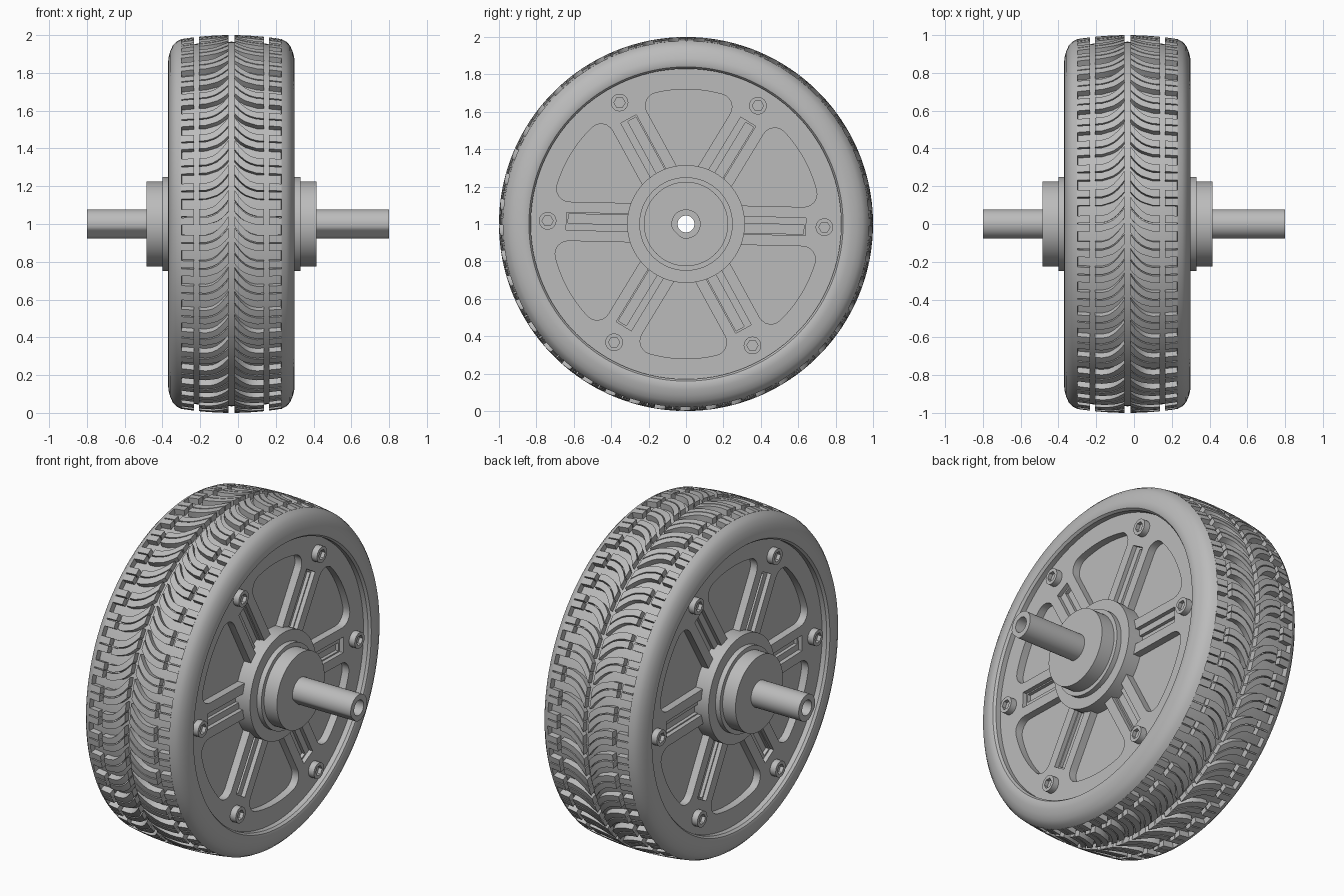
import bpy, bmesh
from math import sin, cos, pi, tau, radians

if "Cube" in bpy.data.objects:
    bpy.data.objects.remove(bpy.data.objects["Cube"])

MID = -0.035                 # wheel centre plane on x
TILT = radians(-1.3)         # small turn of the spoke pattern
SPOKES = [TILT + k * tau / 6 for k in range(6)]

grey = bpy.data.materials.new("plain grey")
grey.use_nodes = True
grey.diffuse_color = (0.5, 0.5, 0.5, 1)
grey.node_tree.nodes["Principled BSDF"].inputs["Base Color"].default_value = (0.5, 0.5, 0.5, 1)


def finish(name, bm, smooth=True):
    bmesh.ops.recalc_face_normals(bm, faces=bm.faces)
    mesh = bpy.data.meshes.new(name)
    bm.to_mesh(mesh)
    bm.free()
    mesh.materials.append(grey)
    ob = bpy.data.objects.new(name, mesh)
    bpy.context.collection.objects.link(ob)
    bpy.ops.object.select_all(action='DESELECT')
    ob.select_set(True)
    bpy.context.view_layer.objects.active = ob
    if smooth:
        bpy.ops.object.shade_smooth_by_angle(angle=radians(30))
    return ob


def loft(bm, loops, closed=False):
    """Skin a list of equal loops; optionally join the last to the first."""
    rows = [[bm.verts.new(p) for p in loop] for loop in loops]
    pairs = list(zip(rows, rows[1:])) + ([(rows[-1], rows[0])] if closed else [])
    for a, b in pairs:
        for i in range(len(a)):
            j = (i + 1) % len(a)
            bm.faces.new((a[i], a[j], b[j], b[i]))
    return rows


def ring(x, r, n, cy=0, cz=1, hexagon=False):
    pts = []
    for i in range(n):
        a = tau * i / n
        rr = r * cos(pi / 6) / cos(a % (pi / 3) - pi / 6) if hexagon else r
        pts.append((x, cy + rr * cos(a), cz + rr * sin(a)))
    return pts


def prism(bm, outline, x0, x1):
    """Closed prism along x from a (y, z) outline."""
    rows = loft(bm, [[(x, y, z + 1) for y, z in outline] for x in (x0, x1)])
    for row in rows:
        bm.faces.new(row)


# ---- tyre carcass: one side of the profile, mirrored ----
def crown(u):
    return 1 - 0.012 * (u / 0.2) ** 2


FLOOR = 0.035
side = [(0, 1 - FLOOR), (0.1, crown(0.1) - FLOOR), (0.2, crown(0.2) - FLOOR),
        (0.262, crown(0.262) - FLOOR), (0.265, crown(0.265)), (0.29, 0.966),
        (0.31, 0.945), (0.324, 0.915), (0.332, 0.885), (0.335, 0.858),
        (0.329, 0.84), (0.315, 0.83), (0.27, 0.83)]
profile = [(-u, r) for u, r in reversed(side[1:])] + side
bm = bmesh.new()
loft(bm, [ring(MID + u, r, 128) for u, r in profile])
finish("tyre_carcass", bm)

# ---- tread: swept blocks on both sides of the centre groove ----
COUNT = 45
STEP = tau / COUNT


def sweep(u):
    return 0.13 * (1 - (1 - min(u / 0.14, 1)) ** 2)


def gap(u):
    return 0.02 + 0.035 * min(u / 0.1, 1)


def block(bm, stations, sign, start, f0, f1):
    loops = []
    for u in stations:
        land = STEP - gap(u)
        a0 = start + sweep(u) + land * f0
        a1 = start + sweep(u) + land * f1
        top, low = crown(u), crown(u) - FLOOR - 0.005
        loops.append([(MID + sign * u, r * cos(a), 1 + r * sin(a)) for r, a in
                      ((low, a0), (top, a0), (top, (a0 + a1) / 2), (top, a1), (low, a1))])
    rows = loft(bm, loops)
    bm.faces.new(rows[0])
    bm.faces.new(rows[-1])


inner = [0.016, 0.03, 0.05, 0.075, 0.1, 0.135, 0.172]
shoulder = [0.198, 0.23, 0.266]
bm = bmesh.new()
for k in range(COUNT):
    for sign in (-1, 1):
        for stations in (inner, shoulder):
            # thin sipe splits every block in two
            block(bm, stations, sign, k * STEP, 0, 0.46)
            block(bm, stations, sign, k * STEP, 0.54, 1)
finish("tread_blocks", bm)

# ---- wheel disc with pockets ----
FACE = 0.285
bm = bmesh.new()
prism(bm, [(0.835 * cos(tau * i / 128), 0.835 * sin(tau * i / 128)) for i in range(128)],
      MID - FACE, MID + FACE)
disc = finish("wheel_disc", bm, smooth=False)


def turn(y, z, a):
    return y * cos(a) - z * sin(a), y * sin(a) + z * cos(a)


def window_outline(mid_angle):
    """Pocket between two spokes, with rounded outer corners."""
    half, outer, fillet = 0.105, 0.72, 0.07
    d = half + fillet
    reach = ((outer - fillet) ** 2 - d ** 2) ** 0.5
    # corner centre measured from the upper spoke's line
    cy, cz = turn(reach, -d, pi / 6)
    tip = pi / 2 + pi / 6
    base = math_angle(cy, cz)
    corner = [(cy + fillet * cos(base + (tip - base) * i / 6),
               cz + fillet * sin(base + (tip - base) * i / 6)) for i in range(7)]
    arc = [(outer * cos(base * i / 5), outer * sin(base * i / 5)) for i in range(5)]
    upper = arc + corner + [turn(0.29, -half, pi / 6)]
    lower = [(y, -z) for y, z in reversed(upper[1:])]
    return [turn(y, z, mid_angle) for y, z in upper + lower]


def math_angle(y, z):
    from math import atan2
    return atan2(z, y)


def slot_outline(a, r0, r1, z0, z1):
    return [turn(y, z, a) for y, z in ((r0, z0), (r1, z0), (r1, z1), (r0, z1))]


def cut(make):
    bm = bmesh.new()
    make(bm)
    cutter = finish("pocket_cutter", bm, smooth=False)
    cutter.hide_render = True
    mod = disc.modifiers.new("pockets", 'BOOLEAN')
    mod.operation, mod.solver, mod.object = 'DIFFERENCE', 'EXACT', cutter
    bpy.context.view_layer.objects.active = disc
    bpy.ops.object.modifier_apply(modifier=mod.name)
    bpy.data.objects.remove(cutter)


def pockets(bm):
    for s in (-1, 1):
        for a in SPOKES:
            prism(bm, window_outline(a + pi / 6), MID + s * (FACE - 0.045), MID + s * 0.4)
            prism(bm, slot_outline(a, 0.28, 0.64, -0.047, 0.047),
                  MID + s * (FACE - 0.025), MID + s * 0.4)


def deep_slots(bm):
    for s in (-1, 1):
        for a in SPOKES:
            prism(bm, slot_outline(a, 0.28, 0.63, -0.04, 0.01),
                  MID + s * (FACE - 0.045), MID + s * 0.4)


cut(pockets)
cut(deep_slots)
bpy.ops.object.select_all(action='DESELECT')
disc.select_set(True)
bpy.ops.object.shade_smooth_by_angle(angle=radians(25))

# ---- hub flange, collar and boss on each side ----
steps = [(0.2, 0.07), (0.2, 0.315), (0.335, 0.315), (0.335, 0.25), (0.365, 0.25),
         (0.365, 0.225), (0.45, 0.225), (0.45, 0.07)]
for s, label in ((1, "left"), (-1, "right")):
    bm = bmesh.new()
    loft(bm, [ring(MID + s * u, r, 64) for u, r in steps], closed=True)
    finish("hub_" + label, bm)

# ---- hollow axle with one flattened edge ----
bm = bmesh.new()
loft(bm, [ring(-0.8, 0.045, 48), ring(-0.8, 0.078, 48),
          ring(0.8, 0.078, 48), ring(0.8, 0.045, 48)], closed=True)
for v in bm.verts:
    over = (-v.co.y - (v.co.z - 1)) / 2 ** 0.5 - 0.07
    if over > 0:
        v.co.y += over / 2 ** 0.5
        v.co.z += over / 2 ** 0.5
finish("axle", bm)

# ---- drill the disc for the axle ----
cut(lambda bm: prism(bm, [(0.06 * cos(tau * i / 48), 0.06 * sin(tau * i / 48))
                          for i in range(48)], -0.6, 0.6))

# ---- socket bolts ----
bm = bmesh.new()
for s in (-1, 1):
    for a in SPOKES:
        cy, cz = 0.74 * cos(a), 1 + 0.74 * sin(a)
        x = [MID + s * u for u in (0.27, 0.322, 0.3)]
        rows = loft(bm, [ring(x[0], 0.047, 24, cy, cz), ring(x[1], 0.047, 24, cy, cz),
                         ring(x[1], 0.03, 24, cy, cz, True), ring(x[2], 0.03, 24, cy, cz, True)])
        bm.faces.new(rows[-1])
finish("socket_bolts", bm)
